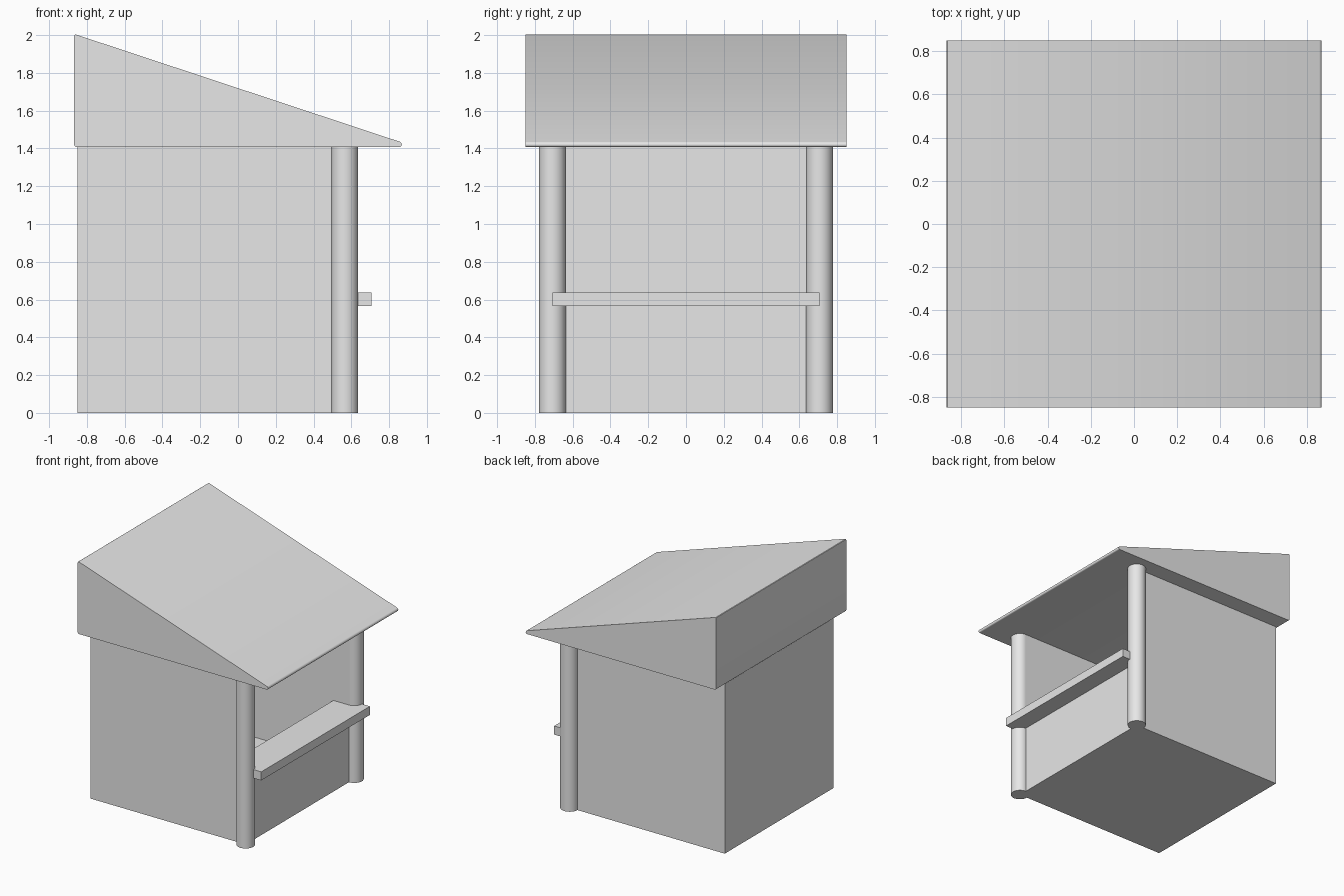
import bpy, bmesh, math

old = bpy.data.objects.get("Cube")
if old:
    bpy.data.objects.remove(old, do_unlink=True)

U = 0.0707            # plank thickness, the module of the whole hut
EAVE = 20 * U         # top of the walls

grey = bpy.data.materials.new("plain_grey")
grey.use_nodes = True
grey.diffuse_color = (0.8, 0.8, 0.8, 1)
grey.node_tree.nodes["Principled BSDF"].inputs["Base Color"].default_value = (0.8, 0.8, 0.8, 1)


def extrude_profile(name, points, half_width):
    """Extrude an x-z outline along y, centred on y = 0."""
    bm = bmesh.new()
    face = bm.faces.new([bm.verts.new((x, -half_width, z)) for x, z in points])
    new = bmesh.ops.extrude_face_region(bm, geom=[face])["geom"]
    verts = [g for g in new if isinstance(g, bmesh.types.BMVert)]
    bmesh.ops.translate(bm, verts=verts, vec=(0, 2 * half_width, 0))
    bmesh.ops.recalc_face_normals(bm, faces=bm.faces)
    mesh = bpy.data.meshes.new(name)
    bm.to_mesh(mesh)
    bm.free()
    mesh.materials.append(grey)
    obj = bpy.data.objects.new(name, mesh)
    bpy.context.collection.objects.link(obj)
    return obj


def rect(x0, x1, z0, z1):
    return [(x0, z0), (x1, z0), (x1, z1), (x0, z1)]


def activate(obj):
    bpy.ops.object.select_all(action="DESELECT")
    obj.select_set(True)
    bpy.context.view_layer.objects.active = obj


# Hollow hut body with an open serving side above a low wall
back, front = -12 * U, 8 * U
body = extrude_profile("hut_body", rect(back, front, 0, EAVE), 10 * U)
room = extrude_profile("room_cutter", [
    (back + U, 2 * U), (front - U, 2 * U), (front - U, 8 * U),
    (front + U, 8 * U), (front + U, EAVE + U), (back + U, EAVE + U)], 9 * U)
room.hide_render = True
cut = body.modifiers.new("room", "BOOLEAN")
cut.operation = "DIFFERENCE"
cut.solver = "EXACT"
cut.object = room
activate(body)
bpy.ops.object.modifier_apply(modifier=cut.name)
bpy.data.objects.remove(room, do_unlink=True)

# Counter board resting on the low wall
extrude_profile("counter", rect(front - 2 * U, front + 2 * U, 8 * U, 9 * U), 10 * U)

# Round corner posts
for side, y in (("right", -10 * U), ("left", 10 * U)):
    bpy.ops.mesh.primitive_cylinder_add(vertices=32, radius=U, depth=EAVE,
                                        location=(front, y, EAVE / 2))
    post = bpy.context.object
    post.name = side + "_post"
    post.data.materials.append(grey)
    bpy.ops.object.shade_smooth_by_angle(angle=math.radians(40))

# Solid wedge roof, its long edges slightly rounded
roof = extrude_profile("roof", [(-0.867, 1.408), (0.867, 1.408),
                                (0.867, 1.432), (-0.867, 2.006)], 12 * U)
bm = bmesh.new()
bm.from_mesh(roof.data)
long_edges = [e for e in bm.edges if abs(e.verts[0].co.y - e.verts[1].co.y) > 1]
bmesh.ops.bevel(bm, geom=long_edges, offset=0.011, segments=3, profile=0.5,
                affect="EDGES", clamp_overlap=True)
bm.to_mesh(roof.data)
bm.free()
activate(roof)
bpy.ops.object.shade_smooth_by_angle(angle=math.radians(35))
